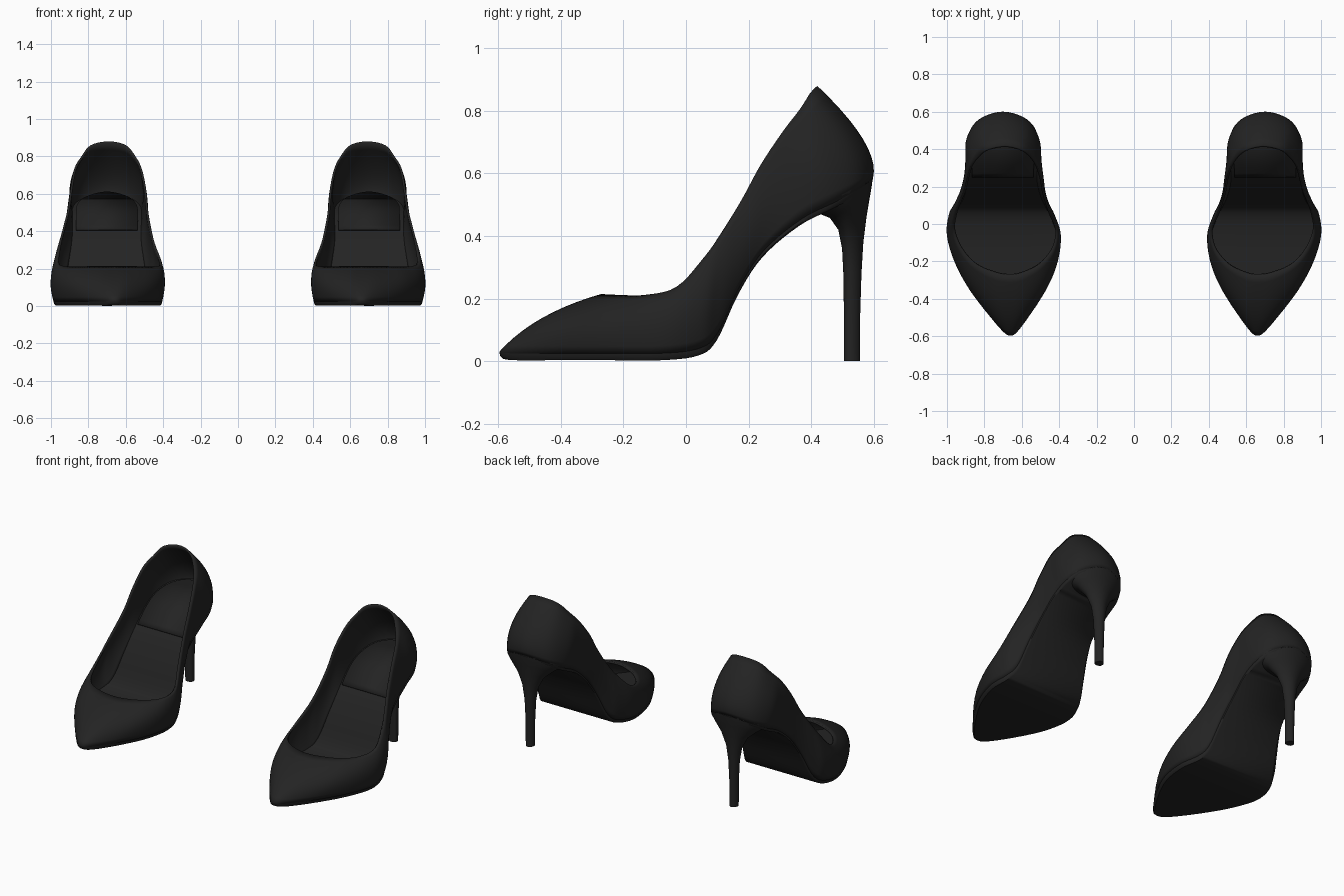
import bpy, math
from mathutils import Vector

if "Cube" in bpy.data.objects:
    bpy.data.objects.remove(bpy.data.objects["Cube"])

black = bpy.data.materials.new("black_leather")
black.diffuse_color = (0.017, 0.017, 0.017, 1)
black.use_nodes = True
black.node_tree.nodes["Principled BSDF"].inputs["Base Color"].default_value = black.diffuse_color

# Outline rows, toe to heel: y, inner x, outer x, z
FEATHER = [(-.597, .66, .66, .03), (-.56, .61, .715, .025), (-.42, .515, .825, .025),
           (-.25, .432, .928, .025), (-.08, .405, .985, .025), (.04, .44, .97, .04),
           (.10, .468, .94, .088), (.17, .497, .91, .235), (.25, .515, .892, .355),
           (.37, .508, .893, .455), (.48, .52, .882, .51), (.56, .575, .825, .555),
           (.598, .70, .70, .585)]
MIDDLE = [(-.46, .66, .66, .138), (-.44, .585, .748, .136), (-.33, .475, .875, .132),
          (-.20, .41, .955, .13), (-.06, .391, .999, .14), (.05, .425, .99, .185),
          (.11, .455, .96, .25), (.175, .475, .93, .365), (.25, .485, .91, .49),
          (.34, .495, .90, .60), (.43, .508, .892, .66), (.525, .575, .825, .70),
          (.566, .70, .70, .71)]
TOPLINE = [(-.27, .66, .66, .215), (-.26, .60, .735, .214), (-.215, .505, .845, .212),
           (-.13, .43, .925, .212), (-.03, .41, .965, .238), (.06, .445, .955, .335),
           (.12, .465, .935, .42), (.18, .482, .91, .52), (.24, .492, .895, .63),
           (.31, .515, .875, .735), (.36, .548, .837, .80), (.40, .60, .787, .86),
           (.42, .69, .69, .88)]
SUB = 5


def ring(rows):
    """Smooth closed curve: toe, outer side, heel, inner side."""
    pts = [Vector((r[2], r[0], r[3])) for r in rows]
    pts += [Vector((r[1], r[0], r[3])) for r in rows[-2:0:-1]]
    n, out = len(pts), []
    for i in range(n):
        a, b, c, d = (pts[(i + k) % n] for k in (-1, 0, 1, 2))
        for j in range(SUB):
            t = j / SUB
            out.append(.5 * (2 * b + (c - a) * t + (2 * a - 5 * b + 4 * c - d) * t * t
                             + (3 * b - a - 3 * c + d) * t ** 3))
    return out


bottom, middle, top = ring(FEATHER), ring(MIDDLE), ring(TOPLINE)
N = len(bottom)


def wall(s):
    """Ring on the upper at height fraction s."""
    return [b * (2 * (s - .5) * (s - 1)) + m * (4 * s * (1 - s)) + t * (2 * s * (s - .5))
            for b, m, t in zip(bottom, middle, top)]


def inset(r, k, dz):
    """Narrow a ring around its centreline and shift it in z."""
    out = []
    for i, p in enumerate(r):
        cx = (p.x + r[-i % N].x) / 2
        out.append(Vector((cx + (p.x - cx) * k, p.y * (1 + k) / 2, p.z + dz)))
    return out


def loft(rings):
    n = len(rings[0])
    verts = [p for r in rings for p in r]
    faces = [(j * n + i, j * n + (i + 1) % n, (j + 1) * n + (i + 1) % n, (j + 1) * n + i)
             for j in range(len(rings) - 1) for i in range(n)]
    return verts, faces


def strips(keep=lambda i: True, flip=False):
    """Faces spanning a ring from outer to inner side."""
    faces = []
    for i in range(N // 2):
        if keep(i):
            f = list(dict.fromkeys((i, i + 1, N - i - 1, (N - i) % N)))
            faces.append(f[::-1] if flip else f)
    return faces


def part(name, verts, faces, thickness=0, angle=40):
    me = bpy.data.meshes.new(name)
    me.from_pydata(verts, [], faces)
    me.materials.append(black)
    ob = bpy.data.objects.new(name, me)
    bpy.context.collection.objects.link(ob)
    bpy.ops.object.select_all(action='DESELECT')
    ob.select_set(True)
    bpy.context.view_layer.objects.active = ob
    bpy.ops.object.shade_smooth_by_angle(angle=math.radians(angle))
    if thickness:
        mod = ob.modifiers.new("thickness", 'SOLIDIFY')
        mod.thickness = thickness
        mod.offset = -1
    ob.modifiers.new("pair", 'MIRROR').use_axis[0] = True
    return ob


# Upper: thin leather shell from sole edge to topline
part("upper", *loft([wall(s / 10) for s in range(11)]), thickness=.012)

# Outsole: rounded edge and flat underside
v, f = loft([inset(bottom, .96, -.022), inset(bottom, .99, -.013), bottom])
part("outsole", v, f + strips(flip=True))

# Insole and a thin heel pad on it
insole = inset(wall(.09), .975, 0)
part("insole", insole, strips())
pad = inset(insole, .86, .008)
part("heel_pad", pad, strips(lambda i: pad[i].y > .24), thickness=.007)

# Stiletto heel: front y, front z, back y, back z, half width
HEEL = [(.505, 0, .557, 0, .026), (.505, .15, .557, .15, .027), (.503, .28, .561, .28, .034),
        (.499, .36, .567, .38, .05), (.487, .42, .577, .46, .085), (.46, .458, .587, .52, .135),
        (.425, .472, .594, .56, .168), (.40, .48, .597, .585, .18)]
rings = []
for yf, zf, yb, zb, w in HEEL:
    r = []
    for k in range(32):
        a = 2 * math.pi * k / 32
        u = (1 - math.cos(a)) / 2 - .1 * math.sin(a) ** 2
        r.append(Vector((.7 + w * math.sin(a), yf + (yb - yf) * u, zf + (zb - zf) * u)))
    rings.append(r)
v, f = loft(rings)
part("heel", v, f + [tuple(range(31, -1, -1))])
